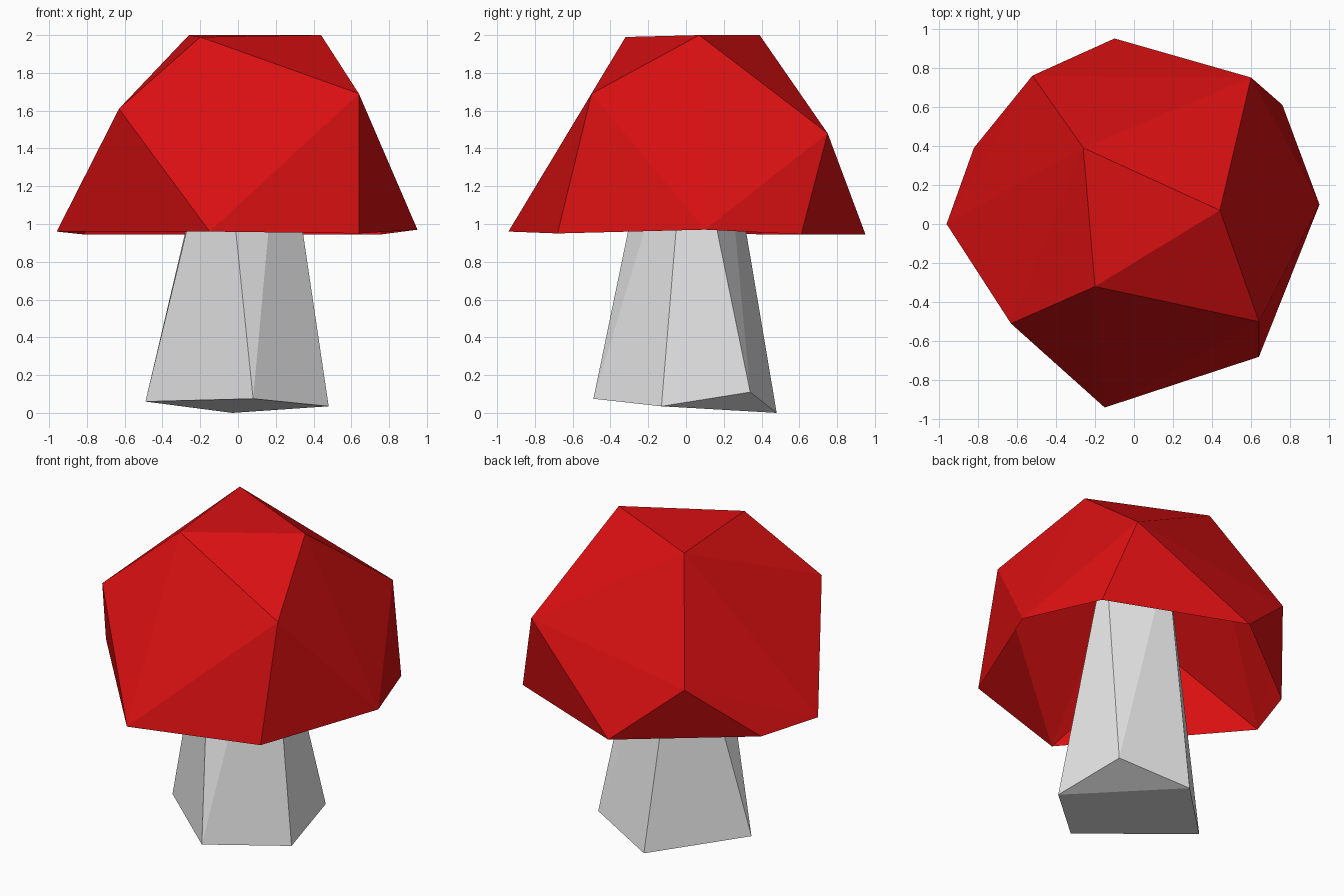
import bpy
import bmesh

default = bpy.data.objects.get("Cube")
if default:
    bpy.data.objects.remove(default, do_unlink=True)


def make_material(name, colour):
    mat = bpy.data.materials.new(name)
    mat.use_nodes = True
    mat.diffuse_color = colour
    mat.node_tree.nodes["Principled BSDF"].inputs["Base Color"].default_value = colour
    return mat


def make_hull(name, points, material, open_below=False):
    """Wrap a faceted skin round the points, optionally without its underside."""
    bm = bmesh.new()
    for point in points:
        bm.verts.new(point)
    bmesh.ops.convex_hull(bm, input=bm.verts[:])
    bmesh.ops.recalc_face_normals(bm, faces=bm.faces[:])
    bm.normal_update()
    if open_below:
        under = [f for f in bm.faces if f.normal.z < -0.85]
        bmesh.ops.delete(bm, geom=under, context="FACES")
    mesh = bpy.data.meshes.new(name)
    bm.to_mesh(mesh)
    bm.free()
    mesh.materials.append(material)
    obj = bpy.data.objects.new(name, mesh)
    bpy.context.collection.objects.link(obj)
    return obj


red = make_material("cap red", (0.7, 0.005, 0.006, 1))
white = make_material("stem white", (0.8, 0.8, 0.8, 1))

# Cap: crown triangle, shoulder corners and rim, hollow underneath
crown = [(-0.26, 0.39, 2.0), (0.44, 0.07, 2.0), (-0.2, -0.32, 1.99)]
shoulder = [(0.64, -0.5, 1.69), (0.6, 0.75, 1.48),
            (-0.52, 0.76, 1.31), (-0.63, -0.51, 1.61)]
rim = [(-0.15, -0.94, 0.96), (0.64, -0.68, 0.95), (0.95, 0.1, 0.97),
       (0.76, 0.61, 0.945), (-0.1, 0.95, 0.945), (-0.82, 0.39, 0.945),
       (-0.96, 0, 0.96)]
make_hull("mushroom_cap", crown + shoulder + rim, red, open_below=True)

# Stem: uneven five-sided foot tapering to a triangle inside the cap
foot = [(0.08, -0.49, 0.075), (0.48, -0.13, 0.035), (0.4, 0.34, 0.11),
        (-0.03, 0.48, 0), (-0.49, 0.02, 0.06)]
tip = [(-0.09, -0.15, 1.72), (0.23, 0.01, 1.72), (-0.1, 0.19, 1.72)]
make_hull("mushroom_stem", foot + tip, white)
